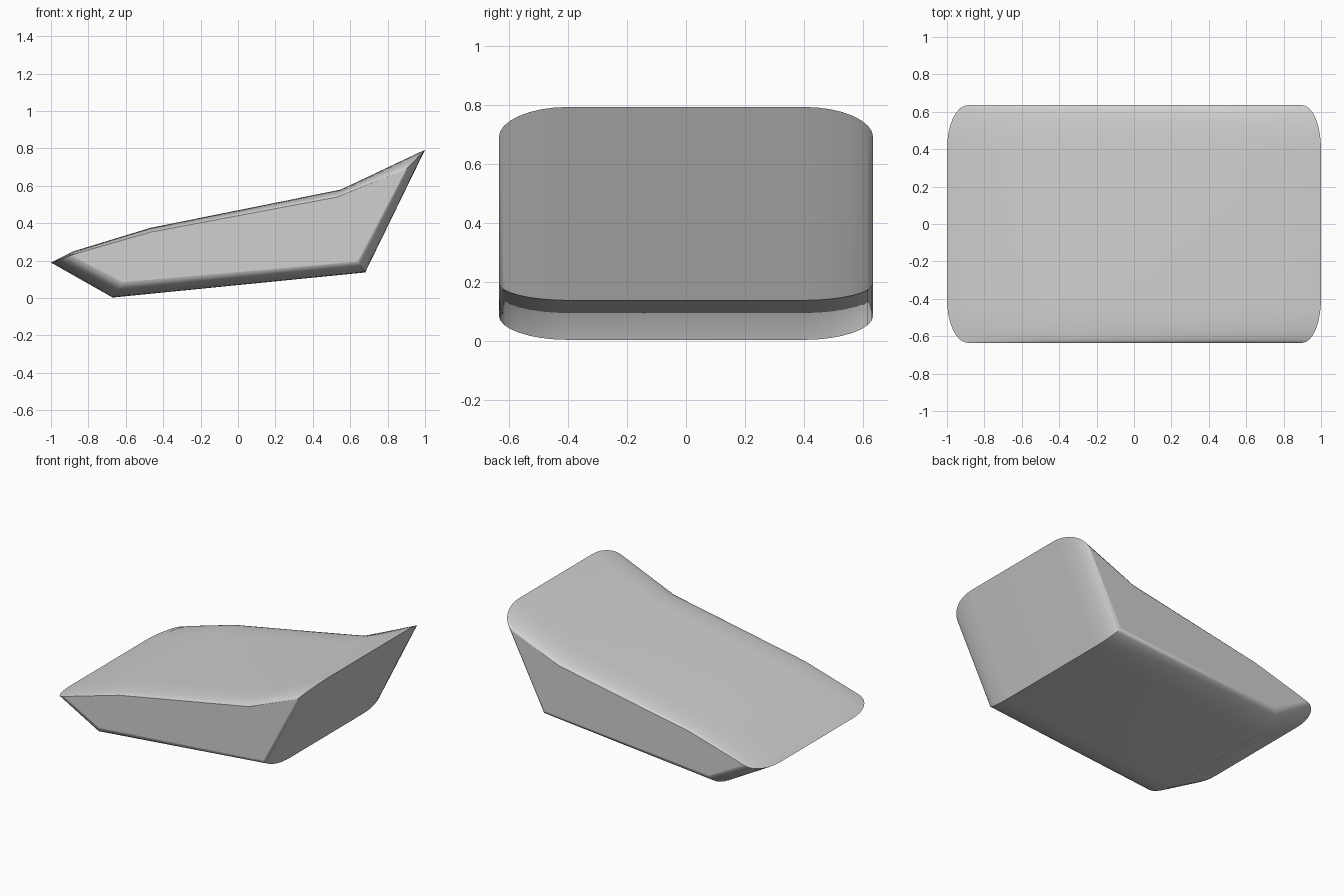
import bpy, math
from mathutils import Vector

cube = bpy.data.objects.get("Cube")
if cube:
    bpy.data.objects.remove(cube)

# One flat grey for the whole body
grey = bpy.data.materials.new("light_grey")
grey.use_nodes = True
colour = (0.63, 0.63, 0.63, 1)
grey.diffuse_color = colour
grey.node_tree.nodes["Principled BSDF"].inputs["Base Color"].default_value = colour

# Side profile (x, z): the full middle and the smaller one at the flat sides
middle = [(.68, .137), (-.67, .003), (-1, .19),
          (-.88, .25), (-.47, .375), (.55, .58), (1, .793)]
side = [(.64, .195), (-.62, .085), (-.89, .23),
        (-.80, .257), (-.47, .352), (.53, .54), (.90, .69)]
FLAT, HALF, STEPS = .40, .635, 8

# Cross-sections along y, shrinking along a quarter ellipse at both sides
half = []
for i in range(STEPS + 1):
    a = math.pi / 2 * i / STEPS
    half.append((FLAT + (HALF - FLAT) * math.sin(a), 1 - math.cos(a)))
sections = [(-y, s) for y, s in reversed(half)] + half
count = len(middle)
verts = []
for y, s in sections:
    for m, e in zip(middle, side):
        p = Vector(m).lerp(Vector(e), s)
        verts.append((p.x, y, p.y))

# Closed skin of strips, with a flat cap on each side
faces = []
for j in range(len(sections) - 1):
    a, b = j * count, (j + 1) * count
    for k in range(count):
        n = (k + 1) % count
        faces.append((a + k, a + n, b + n, b + k))
end = len(verts) - count
faces += [tuple(range(count)), tuple(reversed(range(end, end + count)))]

mesh = bpy.data.meshes.new("wedge_body")
mesh.from_pydata(verts, [], faces)
mesh.materials.append(grey)
mesh.flip_normals()
body = bpy.data.objects.new("wedge_body", mesh)
bpy.context.collection.objects.link(body)

# Soft sides, with crisp end edges
bpy.ops.object.select_all(action='DESELECT')
body.select_set(True)
bpy.context.view_layer.objects.active = body
bpy.ops.object.shade_smooth_by_angle(angle=math.radians(40))
